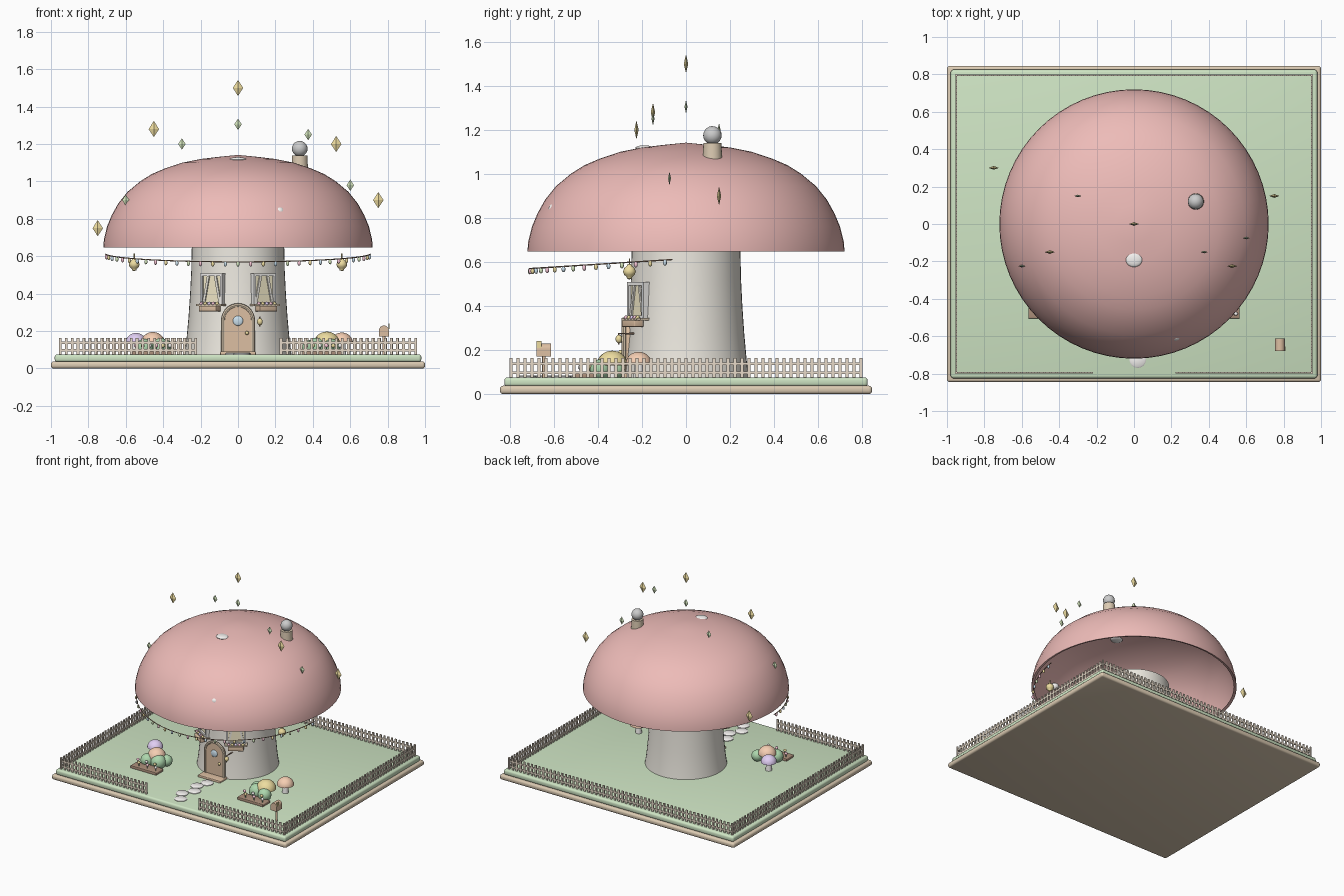
import bpy, bmesh, math
from mathutils import Matrix, Vector

if "Cube" in bpy.data.objects:
    bpy.data.objects.remove(bpy.data.objects["Cube"])

MATS = {}
COL = dict(pink=(.85, .5, .48), cream=(.85, .82, .75), tan=(.72, .6, .45), green=(.62, .78, .55),
           wood=(.72, .52, .36), soil=(.42, .28, .2), gold=(.85, .72, .35), mint=(.65, .78, .5),
           orange=(.92, .62, .45), purple=(.75, .62, .9), white=(.92, .9, .88), leaf=(.42, .68, .42),
           blue=(.6, .75, .85), glass=(.93, .85, .6), fence=(.8, .7, .58), rose=(.9, .55, .65))
I = Matrix.Identity(4)


def make(name, bm, col=None, smooth=False, M=I):
    me = bpy.data.meshes.new(name)
    bm.to_mesh(me)
    bm.free()
    me.transform(M)
    ob = bpy.data.objects.new(name, me)
    bpy.context.collection.objects.link(ob)
    if col:
        if col not in MATS:
            MATS[col] = bpy.data.materials.new(col)
            MATS[col].diffuse_color = (*COL[col], 1)
        me.materials.append(MATS[col])
    if smooth:
        bpy.ops.object.select_all(action='DESELECT')
        bpy.context.view_layer.objects.active = ob
        ob.select_set(True)
        bpy.ops.object.shade_smooth_by_angle(angle=math.radians(40))
    return ob


def cube(bm, c, s, rot=I):
    bmesh.ops.create_cube(bm, size=1, matrix=Matrix.Translation(c) @ rot @ Matrix.Diagonal((*s, 1)))


def box(name, c, s, col, bevel=0, M=I, rot=I):
    bm = bmesh.new()
    cube(bm, c, s, rot)
    if bevel:
        bmesh.ops.bevel(bm, geom=bm.edges[:], offset=bevel, segments=3, profile=.5, affect='EDGES')
    return make(name, bm, col, bevel > 0, M)


def ball(name, c, s, col, M=I, seg=20):
    bm = bmesh.new()
    s = s if isinstance(s, tuple) else (s, s, s)
    bmesh.ops.create_uvsphere(bm, u_segments=seg, v_segments=seg // 2, radius=1,
                              matrix=Matrix.Translation(c) @ Matrix.Diagonal((*s, 1)))
    return make(name, bm, col, True, M)


def lathe(name, prof, col, c=(0, 0, 0), seg=24, M=I):
    bm = bmesh.new()
    vs = [bm.verts.new((r, 0, z)) for r, z in prof]
    es = [bm.edges.new(p) for p in zip(vs, vs[1:])]
    bmesh.ops.spin(bm, geom=vs + es, cent=(0, 0, 0), axis=(0, 0, 1), angle=2 * math.pi, steps=seg)
    bmesh.ops.remove_doubles(bm, verts=bm.verts[:], dist=1e-4)
    bmesh.ops.recalc_face_normals(bm, faces=bm.faces[:])
    return make(name, bm, col, True, M @ Matrix.Translation(c))


def tube(name, pts, r, col):
    cu = bpy.data.curves.new(name, 'CURVE')
    cu.dimensions = '3D'
    cu.bevel_depth, cu.bevel_resolution, cu.use_fill_caps = r, 2, True
    sp = cu.splines.new('POLY')
    sp.points.add(len(pts) - 1)
    for p, q in zip(sp.points, pts):
        p.co = (*q, 1)
    tmp = bpy.data.objects.new(name, cu)
    bpy.context.collection.objects.link(tmp)
    me = bpy.data.meshes.new_from_object(tmp.evaluated_get(bpy.context.evaluated_depsgraph_get()))
    bpy.data.objects.remove(tmp)
    bm = bmesh.new()
    bm.from_mesh(me)
    return make(name, bm, col, True)


def arch(w, z0, z1, y):
    top = [(w * math.cos(a), y, z1 - w + w * math.sin(a)) for a in [math.pi * i / 16 for i in range(17)]]
    return [(w, y, z0)] + top + [(-w, y, z0)]


def arch_slab(name, w, z0, z1, y0, y1, col, M=I):
    bm = bmesh.new()
    f = bm.faces.new([bm.verts.new(p) for p in arch(w, z0, z1, y0)])
    ex = bmesh.ops.extrude_face_region(bm, geom=[f])
    bmesh.ops.translate(bm, vec=(0, y1 - y0, 0), verts=[v for v in ex['geom'] if isinstance(v, bmesh.types.BMVert)])
    bmesh.ops.recalc_face_normals(bm, faces=bm.faces[:])
    return make(name, bm, col, True, M)


# ground plates
box('base_plate', (0, 0, .019), (2, 1.69, .038), 'tan', .014)
box('lawn', (0, 0, .055), (1.96, 1.65, .042), 'green', .014)

# fence with a gap at the front
bm = bmesh.new()
FX, FY = .95, .795
runs = [((-FX, FY), (FX, FY)), ((-FX, -FY), (-FX, FY)), ((FX, -FY), (FX, FY)),
        ((-FX, -FY), (-.225, -FY)), ((.23, -FY), (FX, -FY))]
for a, b in runs:
    a, b = Vector(a), Vector(b)
    n = round((b - a).length / .032)
    horiz = a.y == b.y
    for i in range(n + 1):
        p = a.lerp(b, i / n)
        cube(bm, (p.x, p.y, .118), (.014, .008, .092) if horiz else (.008, .014, .092))
    m, L = (a + b) / 2, (b - a).length
    for z in (.097, .137):
        cube(bm, (m.x, m.y, z), (L, .008, .012) if horiz else (.008, L, .012))
make('picket_fence', bm, 'fence')

# stem and open cap
lathe('stem', [(0, .07), (.287, .07), (.276, .15), (.265, .27), (.256, .4), (.25, .52), (.247, .655), (0, .655)],
      'cream', seg=48)
lathe('cap', [(.7, .655), (.72, .648), (.717, .69), (.70, .76), (.675, .82), (.64, .883), (.59, .945), (.52, 1.003),
              (.46, 1.04), (.39, 1.07), (.3, 1.1), (.2, 1.12), (.1, 1.132), (0, 1.142)], 'pink', seg=64)
ball('cap_spot_top', (0, -.19, 1.118), (.045, .04, .012), 'white')
ball('cap_spot_side', (.22, -.6, .84), (.028, .025, .025), 'white')
tube('cap_crescent', [(.04 * math.cos(a), -.65 - .008 * math.cos(a) ** 2, .822 + .022 * math.sin(a))
                      for a in [math.pi * i / 12 for i in range(13)]], .007, 'gold')

# chimney with smoke ball
lathe('chimney', [(0, 1.04), (.045, 1.04), (.041, 1.14), (0, 1.14)], 'tan', (.33, .12, 0))
ball('smoke_ball', (.33, .12, 1.175), .042, None)

# door
arch_slab('door', .074, .075, .33, -.2, -.288, 'wood')
tube('door_frame', arch(.08, .075, .338, -.283), .011, 'tan')
ball('door_window', (0, -.29, .255), (.027, .008, .027), 'blue')
ball('door_knob', (.048, -.297, .19), .01, 'gold')
box('door_step', (0, -.31, .08), (.19, .09, .022), 'wood', .005)
ball('door_lamp', (.117, -.305, .25), (.015, .015, .019), 'gold')
tube('lamp_bracket', [(.117, -.23, .275), (.117, -.305, .275), (.117, -.305, .225)], .004, 'soil')

# windows and flower boxes follow the round stem
for sgn, side in ((-1, 'left'), (1, 'right')):
    M = Matrix.Rotation(sgn * math.radians(32), 4, 'Z')
    bm = bmesh.new()
    for s in (-1, 1):
        cube(bm, (s * .063, -.255, .425), (.014, .035, .165))
        cube(bm, (0, -.255, .425 + s * .076), (.14, .035, .014))
    make('window_frame_' + side, bm, 'white', M=M)
    box('window_glass_' + side, (0, -.252, .425), (.12, .014, .15), 'glass', M=M)
    bm = bmesh.new()
    for s in (-1, 1):
        cube(bm, (s * .036, -.263, .425), (.014, .008, .14), Matrix.Rotation(-s * .2, 4, 'Y'))
    make('window_curtains_' + side, bm, 'cream', M=M)
    box('flower_box_' + side, (0, -.285, .32), (.11, .05, .03), 'wood', .004, M)
    box('window_sill_' + side, (0, -.27, .34), (.16, .05, .01), 'tan', M=M)
    for i in range(5):
        ball(f'box_flower_{side}_{i}', (-.05 + .025 * i, -.29, .347), .01,
             ('rose', 'gold', 'purple')[i % 3], M, 10)
    # hanging lantern
    lathe('lantern_' + side, [(0, .52), (.011, .525), (.013, .533), (.024, .542), (.029, .556), (.024, .572), (.013, .58),
                              (.01, .588), (.003, .59), (.003, .615), (0, .615)], 'gold', (sgn * .555, -.257, 0))

# string of lights under the front of the rim
def garland(t):
    a = math.radians(185 + 170 * t)
    return Vector((.71 * math.cos(a), .71 * math.sin(a), .615 + .045 * math.sin(a)))
tube('light_string', [garland(i / 60) for i in range(61)], .003, 'soil')
for i in range(31):
    p = garland((i + .5) / 31)
    ball(f'light_bulb_{i}', (p.x, p.y, p.z - .012), (.009, .009, .014),
         ('rose', 'gold', 'blue', 'mint')[i % 4], seg=10)

# garden mushrooms, bushes and flower trays
def mushroom(name, x, y, r, top, col):
    z = top - r * .95
    lathe(name + '_stalk', [(0, .07), (.024, .07), (.018, z + .01), (0, z + .01)], 'white', (x, y, 0), 16)
    prof = [(0, z)] + [(r * math.cos(a), z + r * .95 * math.sin(a)) for a in [math.pi / 2 * i / 10 for i in range(11)]]
    lathe(name + '_cap', prof, col, (x, y, 0))
mushroom('mushroom_purple', -.545, -.23, .056, .19, 'purple')
mushroom('mushroom_left', -.455, -.34, .064, .195, 'orange')
mushroom('mushroom_gold', .475, -.335, .07, .197, 'gold')
mushroom('mushroom_right', .555, -.215, .06, .192, 'orange')
for s, side in ((-1, 'left'), (1, 'right')):
    for i, (x, y, r) in enumerate(((.42, -.37, .055), (.5, -.39, .048), (.385, -.32, .042))):
        ball(f'bush_{side}_{i}', (s * x, y, .11), r, 'leaf')
    box('flower_tray_' + side, (s * .455, -.46, .083), (.22, .09, .024), 'soil', .005)
    for i in range(6):
        x, y = s * .455 - .09 + .036 * i, -.46 + .02 * (-1) ** i
        lathe(f'tray_stalk_{side}_{i}', [(.003, .09), (.003, .12)], 'leaf', (x, y, 0), 6)
        ball(f'tray_flower_{side}_{i}', (x, y, .122), .011, ('rose', 'gold', 'white')[i % 3], seg=10)

# stepping stones
for i, (x, y) in enumerate(((.02, -.725), (-.025, -.645), (.025, -.565), (-.01, -.485), (.02, -.405))):
    lathe(f'stone_{i}', [(0, .07), (.045, .07), (.045, .08), (.038, .085), (0, .085)], 'white', (x, y, 0), 16,
          )

# mailbox
lathe('mailbox_post', [(0, .07), (.008, .07), (.008, .175), (0, .175)], 'wood', (.78, -.645, 0), 12)
arch_slab('mailbox', .026, .17, .23, -.68, -.613, 'wood', Matrix.Translation((.78, 0, 0)))
box('mailbox_flag', (.808, -.667, .225), (.006, .022, .03), 'gold')

# floating sparkles: stretched octahedra
big = [(0, 0, 1.5), (-.45, -.15, 1.28), (.525, -.225, 1.2), (-.75, .3, .75), (.75, .15, .9)]
small = [(0, 0, 1.305), (-.3, .15, 1.2), (.375, -.15, 1.25), (-.6, -.225, .9), (.6, -.075, .98)]
for name, pts, s, col in (('sparkle_large', big, (.028, .01, .043), 'gold'), ('sparkle_small', small, (.02, .007, .03), 'mint')):
    for i, p in enumerate(pts):
        bm = bmesh.new()
        bmesh.ops.create_uvsphere(bm, u_segments=4, v_segments=2, radius=1,
                                  matrix=Matrix.Translation(p) @ Matrix.Diagonal((*s, 1)))
        make(f'{name}_{i}', bm, col)

for m in bpy.data.materials:
    if m.users and not m.is_grease_pencil:
        m.use_nodes = True
        m.node_tree.nodes["Principled BSDF"].inputs["Base Color"].default_value = m.diffuse_color
